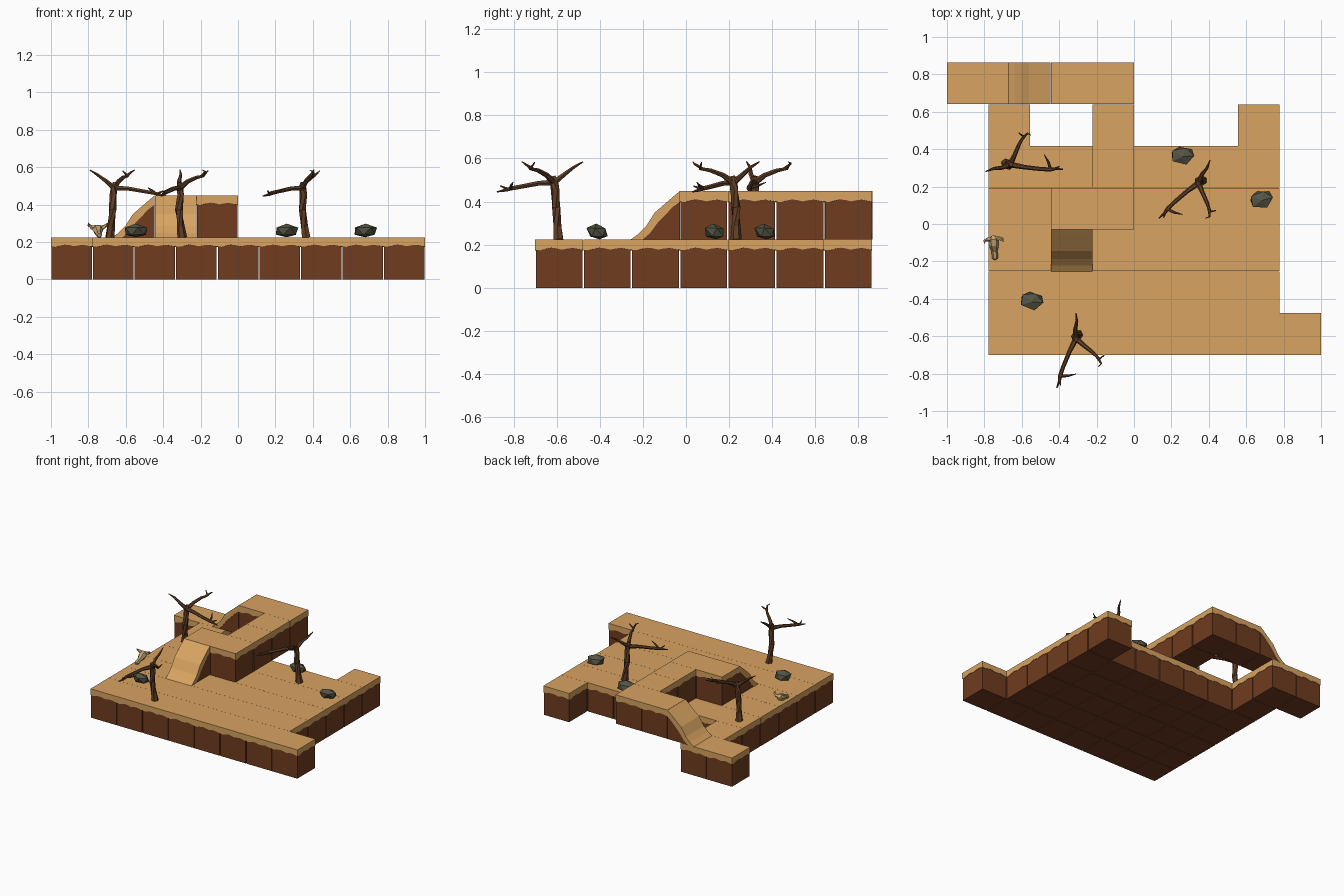
import bpy, bmesh, math, random
from mathutils import Vector, Matrix

if "Cube" in bpy.data.objects:
    bpy.data.objects.remove(bpy.data.objects["Cube"])

random.seed(4)
T = 0.2226          # tile width
H = 0.225           # tile height


def material(name, rgb):
    m = bpy.data.materials.new(name)
    m.diffuse_color = (*rgb, 1)
    m.use_nodes = True
    m.node_tree.nodes["Principled BSDF"].inputs["Base Color"].default_value = m.diffuse_color
    return m


SAND = material("sand", (0.69, 0.37, 0.12))
SOIL = material("soil", (0.16, 0.045, 0.014))
WOOD = material("dead_wood", (0.12, 0.05, 0.02))
STONE = material("stone", (0.09, 0.09, 0.06))
BONE = material("bone", (0.55, 0.36, 0.16))


def finish(bm, name, mats):
    bmesh.ops.recalc_face_normals(bm, faces=bm.faces)
    me = bpy.data.meshes.new(name)
    bm.to_mesh(me)
    bm.free()
    for m in mats:
        me.materials.append(m)
    return me


def place(name, me, loc, rot=0.0, scale=1.0):
    ob = bpy.data.objects.new(name, me)
    ob.location = loc
    ob.rotation_euler.z = rot
    ob.scale = (scale,) * 3
    bpy.context.collection.objects.link(ob)
    return ob


def prism(bm, profile, width, mat):
    """Extrude a (y, z) profile along x, centred."""
    a, b = [[bm.verts.new((s * width / 2, y, z)) for y, z in profile] for s in (-1, 1)]
    n = len(a)
    faces = [bm.faces.new(a), bm.faces.new(b)]
    faces += [bm.faces.new((a[i], a[(i + 1) % n], b[(i + 1) % n], b[i])) for i in range(n)]
    for f in faces:
        f.material_index = mat


def tube(bm, points, sides=6):
    """Tapered faceted tube through (x, y, z, radius) points."""
    rings = []
    for i, p in enumerate(points):
        c = Vector(p[:3])
        d = Vector(points[min(i + 1, len(points) - 1)][:3]) - Vector(points[max(i - 1, 0)][:3])
        q = d.to_track_quat('Z', 'Y')
        rings.append([bm.verts.new(c + q @ Vector((p[3] * math.cos(k * math.tau / sides),
                                                   p[3] * math.sin(k * math.tau / sides), 0)))
                      for k in range(sides)])
    for r, s in zip(rings, rings[1:]):
        for k in range(sides):
            bm.faces.new((r[k], r[(k + 1) % sides], s[(k + 1) % sides], s[k]))
    bm.faces.new(rings[0])
    bm.faces.new(rings[-1])


# Ground tile: soil block under a sand cap with a wavy skirt
bm = bmesh.new()
d = T / 2 - 0.003
prism(bm, [(-d, 0), (d, 0), (d, H - 0.02), (-d, H - 0.02)], 2 * d, 1)
wave = [0.176, 0.174, 0.181, 0.186, 0.183, 0.177, 0.182, 0.185, 0.180]
outline = []
for side in range(4):
    turn = Matrix.Rotation(side * math.pi / 2, 3, 'Z')
    for i in range(9):
        outline.append(turn @ Vector((-T / 2 + T * i / 9, -T / 2, wave[i])))
low = [bm.verts.new(p) for p in outline]
high = [bm.verts.new((p.x, p.y, H)) for p in outline]
inner = [bm.verts.new((p.x * 0.96, p.y * 0.96, p.z)) for p in outline]
n = len(low)
bm.faces.new(high)
for i in range(n):
    j = (i + 1) % n
    bm.faces.new((low[i], low[j], high[j], high[i]))
    bm.faces.new((low[i], low[j], inner[j], inner[i]))
tile = finish(bm, "ground_tile", [SAND, SOIL])

# Lower level: main field plus single-tile extensions
X0, Y0 = -0.889, -0.588
cells = [(i, j) for i in range(1, 8) for j in range(5)]
cells += [(8, 0), (7, 5), (1, 5), (0, 6), (1, 6)]
for i, j in cells:
    place("ground_tile", tile, (X0 + i * T * 0.9985, Y0 + j * T * 1.0035, 0))

# Upper level: raised wall and bridge
upper = [(1, j) for j in range(3, 7)] + [(0, 3), (0, 6)]
for i, j in upper:
    place("upper_tile", tile, (-0.333 + i * T * 0.998, Y0 + j * T * 1.0035, H - 0.001))

# Ramps: curved sand slab over a soil wedge, falling toward -y
bm = bmesh.new()
h = T / 2
top = [(-h - 0.005, 0.0), (-h + 0.03, 0.025), (-h + 0.065, 0.06), (-0.005, 0.125),
       (h - 0.035, 0.195), (h, H)]
under = [(h, H - 0.05), (h - 0.03, H - 0.072), (0.01, 0.08), (-h + 0.085, 0.03), (-h + 0.05, 0.0)]
prism(bm, top + under, T, 0)
prism(bm, [(-h + 0.05, 0), (-h + 0.085, 0.034), (0.01, 0.085), (h - 0.03, H - 0.067),
           (h, H - 0.045), (h, 0)], T - 0.006, 1)
ramp = finish(bm, "ramp", [SAND, SOIL])
place("front_ramp", ramp, (-0.333, -0.14, H - 0.001))
place("back_ramp", ramp, (-0.557, 0.753, H - 0.001), -math.pi / 2)

# Dead tree: trunk, three main branches and twigs
bm = bmesh.new()
for path in (
    [(0.012, 0.02, 0, .026), (0.004, 0.016, .06, .021), (-0.006, 0.01, .15, .021),
     (0.003, 0.005, .23, .02), (0, 0, .275, .019), (0, -0.005, .295, .012)],
    [(0, 0, .265, .015), (-.004, .05, .305, .011), (.004, .09, .335, .008), (0, .135, .362, .003)],
    [(0, 0, .265, .016), (-.035, -.07, .262, .012), (-.068, -.15, .247, .011),
     (-.085, -.2, .238, .011), (-.088, -.225, .23, .008), (-.103, -.265, .222, .003)],
    [(-.085, -.2, .238, .009), (-.045, -.2, .25, .007), (0, -.19, .266, .002)],
    [(-.088, -.215, .235, .008), (-.082, -.25, .25, .003)],
    [(0, 0, .265, .016), (.04, -.035, .3, .012), (.09, -.075, .322, .01),
     (.125, -.11, .33, .008), (.15, -.09, .358, .003)],
    [(.115, -.1, .328, .009), (.135, -.135, .352, .005), (.12, -.15, .362, .002)],
):
    tube(bm, path)
tree = finish(bm, "dead_tree", [WOOD])
for x, y, rot in ((-0.31, -0.612, 0), (-0.662, 0.318, 106), (0.345, 0.22, -27)):
    place("dead_tree", tree, (x, y, H - 0.002), math.radians(rot))

# Boulders: jittered low-poly lumps with a flat base
bm = bmesh.new()
bmesh.ops.create_icosphere(bm, subdivisions=1, radius=1)
for v in bm.verts:
    v.co *= random.uniform(0.92, 1.12)
    v.co = Vector((v.co.x * 0.068, v.co.y * 0.05, max(0, v.co.z * 0.042 + 0.032)))
    v.co.y -= v.co.z * 0.2
rock = finish(bm, "boulder", [STONE])
for x, y, rot in ((0.26, 0.375, 0), (0.68, 0.14, 12), (-0.545, -0.402, -8)):
    place("boulder", rock, (x, y, H), math.radians(rot))

# Animal skull: cranium, snout and stubby horns
bm = bmesh.new()
tube(bm, [(0, 0.03, .04, .014), (0, 0.012, .045, .028), (0, -.015, .04, .028),
          (0, -.05, .025, .016), (0, -.085, .016, .017), (0, -.095, .014, .01)])
for s in (-1, 1):
    tube(bm, [(0, .012, .05, .014), (s * .03, .016, .056, .012),
              (s * .048, .01, .068, .008), (s * .05, -.005, .08, .002)], 5)
place("skull", finish(bm, "skull", [BONE]), (-0.75, -0.095, H - 0.003), math.radians(5))
